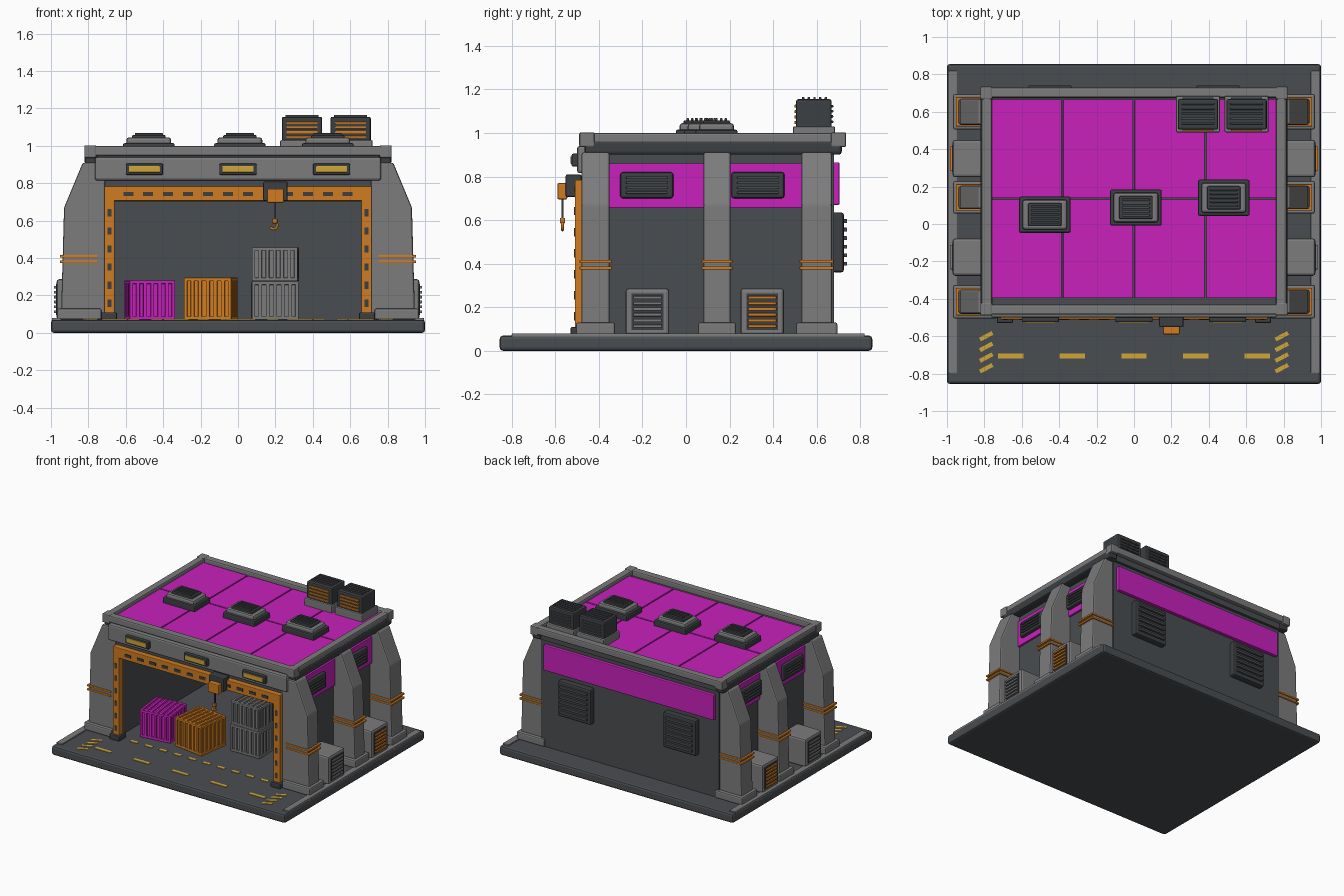
import bpy, bmesh, math
from mathutils import Matrix, Vector

cube = bpy.data.objects.get("Cube")
if cube:
    bpy.data.objects.remove(cube, do_unlink=True)


def make_material(name, red, green, blue):
    material = bpy.data.materials.new(name)
    material.use_nodes = True
    color = (red, green, blue, 1)
    material.diffuse_color = color
    material.node_tree.nodes["Principled BSDF"].inputs["Base Color"].default_value = color
    return material


gray = make_material("mid gray", .2, .2, .205)
dark = make_material("dark gray", .068, .075, .082)
trim = make_material("charcoal trim", .045, .05, .055)
orange = make_material("orange", .62, .2, .015)
yellow = make_material("yellow", .62, .38, .04)
magenta = make_material("magenta", .58, .015, .5)
parts = {}


def begin(part, material):
    """Return the part's mesh and the slot index of the material."""
    mesh, slots = parts.setdefault(part, (bmesh.new(), []))
    if material not in slots:
        slots.append(material)
    return mesh, slots.index(material)


def merge(part, material, piece, bevel=0, matrix=None):
    """Bevel a piece, colour it and add it to the part."""
    mesh, slot = begin(part, material)
    bmesh.ops.recalc_face_normals(piece, faces=piece.faces)
    if bevel:
        bmesh.ops.bevel(piece, geom=piece.edges[:], offset=bevel, segments=2,
                        profile=.5, affect='EDGES', clamp_overlap=True)
    if matrix:
        piece.transform(matrix)
    for face in piece.faces:
        face.material_index = slot
    holder = bpy.data.meshes.new("holder")
    piece.to_mesh(holder)
    piece.free()
    mesh.from_mesh(holder)
    bpy.data.meshes.remove(holder)


def block(part, material, x, y, z, bevel=0, matrix=None):
    """Box spanning the given ranges."""
    piece = bmesh.new()
    spans = [sorted(span) for span in (x, y, z)]
    size = [b - a for a, b in spans]
    middle = Vector([(a + b) / 2 for a, b in spans])
    bmesh.ops.create_cube(piece, size=1, matrix=Matrix.Translation(middle) @ Matrix.Diagonal((*size, 1)))
    merge(part, material, piece, bevel, matrix)


def bars(part, material, x, y, z, axis, count, fill=.5, bevel=0, matrix=None):
    """Evenly spaced bars filling the ranges along one axis."""
    spans = [x, y, z]
    start, end = spans[axis]
    pitch = (end - start) / count
    for i in range(count):
        middle = start + pitch * (i + .5)
        spans[axis] = (middle - pitch * fill / 2, middle + pitch * fill / 2)
        block(part, material, *spans, bevel, matrix)


def around(center, half):
    return (center - half, center + half)


def frame(part, material, x, y, z, width, bevel=0, matrix=None):
    """Rectangular border lying flat in x and y."""
    (x0, x1), (y0, y1) = x, y
    for span in ((x0, x0 + width), (x1 - width, x1)):
        block(part, material, span, y, z, bevel, matrix)
    for span in ((y0, y0 + width), (y1 - width, y1)):
        block(part, material, x, span, z, bevel, matrix)


# Ground slab with side kerbs and floor markings
ground = .07
block("ground_slab", dark, (-1, 1), (-.855, .855), (0, ground), .015)
for i in range(-2, 3):
    block("floor_dashes", yellow, around(i * .33, .068), around(-.705, .013), (ground, .074))
bars("floor_dashes", yellow, (-.62, .62), around(-.47, .012), (ground, .074), 0, 10)
for side in (-1, 1):
    block("side_kerb", gray, (side * .945, side * .995), (-.8, .82), (.06, .08), .005)
    for i in range(4):
        turn = Matrix.Translation((side * .79, -.6 - i * .057, 0)) @ Matrix.Rotation(math.radians(28), 4, 'Z')
        block("hazard_marks", yellow, (-.038, .038), (-.011, .011), (ground, .074), 0, turn)

# Shell walls
block("back_wall", dark, (-.76, .76), (.62, .68), (ground, .93))
block("back_stripe", magenta, (-.73, .73), (.67, .705), (.67, .865), .006)
for side in (-1, 1):
    block("side_wall", dark, (side * .7, side * .76), (-.46, .66), (ground, .93))
    block("side_stripe", magenta, (side * .75, side * .775), (-.42, .6), (.655, .86), .004)

# Buttress pillars with feet and orange straps
profile = [(.71, .07), (.945, .07), (.945, .13), (.93, .67), (.83, .91), (.71, .91)]
for side in (-1, 1):
    for start, end in ((-.48, -.35), (.08, .205), (.53, .67)):
        piece = bmesh.new()
        face = piece.faces.new([piece.verts.new((side * x, start, z)) for x, z in profile])
        sweep = bmesh.ops.extrude_face_region(piece, geom=[face])
        moved = [v for v in sweep["geom"] if isinstance(v, bmesh.types.BMVert)]
        bmesh.ops.translate(piece, verts=moved, vec=(0, end - start, 0))
        merge("pillars", gray, piece, .01)
        block("pillar_feet", gray, (side * .73, side * .967), (start - .025, end + .025), (ground, .13), .01)
        for height in (.38, .41):
            block("pillar_straps", orange, (side * .75, side * .952), (start - .008, end + .008),
                  around(height, .007), .003)

# Roof slab, edge trims, parapet and coloured panels
block("roof_slab", dark, (-.78, .78), (-.45, .7), (.9, .96))
for side in (-1, 1):
    block("roof_edge_trim", trim, (side * .75, side * .82), (-.465, .715), (.9, .965), .014)
frame("parapet", gray, (-.815, .815), (-.485, .73), (.945, 1), .055, .01)
for side in (-1, 1):
    for edge in (-.455, .7):
        block("parapet_corners", gray, around(side * .79, .032), around(edge, .035), (.935, 1.003), .008)
for column in range(4):
    for row in range(2):
        x = -.765 + column * .3825
        y = -.4 + row * .535
        block("roof_panels", magenta, (x + .004, x + .378), (y + .004, y + .531), (.95, .973), .003)

# Front header with lamps
block("front_header", gray, (-.765, .765), (-.5, -.4), (.815, .94), .012)
block("door_lintel", dark, (-.72, .72), (-.47, -.4), (.7, .83))
for x in (-.5, 0, .5):
    block("lamp_housings", trim, around(x, .1), (-.525, -.49), (.845, .905), .008)
    block("lamp_lenses", yellow, around(x, .083), (-.53, -.52), (.858, .892), .003)

# Orange door frame with dark slots
block("door_beam", orange, (-.715, .715), (-.51, -.46), (.705, .785), .005)
bars("door_beam_slots", trim, (-.64, .64), (-.514, -.5), around(.743, .011), 0, 12)
for side in (-1, 1):
    block("door_posts", orange, (side * .66, side * .715), (-.51, -.46), (.1, .75), .005)
    bars("door_post_slots", trim, around(side * .687, .01), (-.514, -.5), (.11, .69), 2, 6, .4)
    block("door_post_feet", trim, around(side * .69, .043), (-.53, -.44), (ground, .11), .008)

# Hoist
block("hoist_carriage", trim, (.135, .265), (-.552, -.48), (.705, .81), .008)
block("hoist_motor", orange, (.155, .245), (-.59, -.545), (.695, .77), .006)
block("hoist_cable", trim, around(.2, .004), around(-.567, .004), (.59, .7))
curve = bpy.data.curves.new("hoist_hook", 'CURVE')
curve.dimensions = '3D'
curve.bevel_depth = .007
spline = curve.splines.new('POLY')
spline.points.add(9)
for i, point in enumerate(spline.points):
    angle = math.radians(90 - i * 27)
    point.co = (.19 + .02 * math.cos(angle), -.567, .575 + .02 * math.sin(angle), 1)
curve.materials.append(orange)
hook = bpy.data.objects.new("hoist_hook", curve)
bpy.context.collection.objects.link(hook)
block("hook_block", orange, around(.197, .014), around(-.567, .012), (.585, .61), .004)


# Ribbed cargo crates
def crate(part, material, place, size, degrees):
    turn = Matrix.Translation(place) @ Matrix.Rotation(math.radians(degrees), 4, 'Z')
    wide, deep, tall = size
    w, d = wide / 2, deep / 2
    rim = .018
    block(part, material, around(0, w - .012), around(0, d - .012), (.005, tall - .012), 0, turn)
    for low in (0, tall - rim):
        frame(part, material, (-w, w), (-d, d), (low, low + rim), rim, .004, turn)
    for sx in (-1, 1):
        for sy in (-1, 1):
            block(part, material, (sx * w, sx * (w - rim)), (sy * d, sy * (d - rim)), (0, tall), .004, turn)
    inner = rim * 1.4
    bars(part, material, (inner - w, w - inner), (-d, d), (.01, tall - .01), 0, 5, .5, .004, turn)
    bars(part, material, (-w, w), (inner - d, d - inner), (.01, tall - .01), 1, 5, .5, .004, turn)
    bars(part, material, (inner - w, w - inner), (.01 - d, d - .01), (.01, tall), 0, 5, .5, .004, turn)


crate("magenta_crate", magenta, (-.472, -.24, ground), (.245, .245, .21), 7)
crate("orange_crate", orange, (-.145, -.25, ground), (.255, .255, .225), -8)
crate("lower_gray_crate", gray, (.197, -.08, ground), (.25, .24, .205), 1)
crate("upper_gray_crate", gray, (.2, -.08, .277), (.245, .235, .18), -2)

# Side condensers and side wall vents
for side in (-1, 1):
    for y, color in ((-.177, gray), (.35, orange)):
        block("side_condensers", gray, (side * .76, side * .97), around(y, .1), (ground, .287), .014)
        block("condenser_recesses", trim, (side * .96, side * .974), around(y, .073), (.095, .262))
        bars("condenser_grilles", color, (side * .96, side * .984), around(y, .065), (.1, .257), 2, 6, .55, .003)
    for y in (-.18, .33):
        block("side_vents", trim, (side * .76, side * .8), around(y, .122), (.7, .82), .012)
        bars("side_vent_slats", dark, (side * .79, side * .81), around(y, .095), (.715, .805), 2, 4, .55, .003)

# Back wall vents
for x in (-.45, .45):
    block("back_vents", trim, around(x, .14), (.67, .725), (.36, .635), .012)
    bars("back_vent_slats", dark, around(x, .115), (.71, .74), (.38, .615), 2, 6, .45, .003)

# Stepped roof vents
for x, y in ((-.477, .05), (.01, .088), (.48, .14)):
    block("roof_vent_bases", trim, around(x, .138), around(y, .097), (.965, 1.015), .01)
    block("roof_vent_steps", gray, around(x, .12), around(y, .08), (1, 1.045), .014)
    block("roof_vent_caps", trim, around(x, .09), around(y, .062), (1.03, 1.058), .008)
    bars("roof_vent_slats", dark, around(x, .075), around(y, .053), (1.05, 1.068), 1, 5, .5, .003)

# Rooftop cooling units
for x in (.342, .602):
    block("cooler_bases", gray, around(x, .118), (.49, .685), (.965, 1.03), .008)
    block("coolers", trim, around(x, .108), (.505, .668), (1.02, 1.155), .01)
    bars("cooler_grilles", orange, around(x, .083), (.497, .52), (1.035, 1.135), 2, 4, .55, .003)
    bars("cooler_top_slats", dark, around(x, .088), (.525, .655), (1.145, 1.165), 1, 5, .4, .003)
    bars("cooler_back_slats", dark, around(x, .083), (.65, .676), (1.04, 1.135), 2, 4, .5, .003)

# Turn every gathered part into an object
for name, (mesh, slots) in parts.items():
    data = bpy.data.meshes.new(name)
    mesh.to_mesh(data)
    mesh.free()
    for material in slots:
        data.materials.append(material)
    bpy.context.collection.objects.link(bpy.data.objects.new(name, data))
